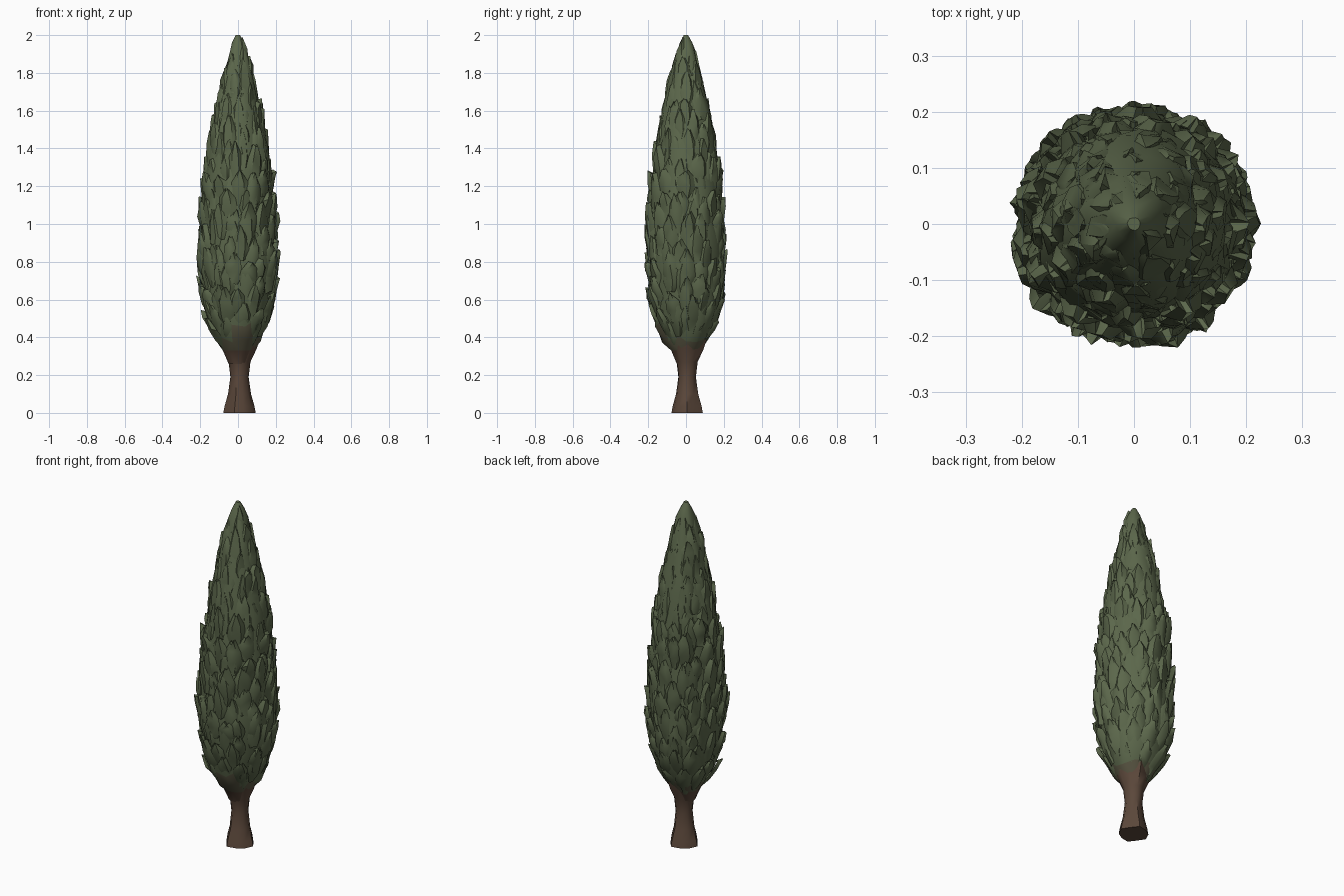
import bpy, bmesh, math, random

if "Cube" in bpy.data.objects:
    bpy.data.objects.remove(bpy.data.objects["Cube"])
random.seed(7)

def material(name, rgb):
    m = bpy.data.materials.new(name)
    m.diffuse_color = (*rgb, 1)
    m.use_nodes = True
    m.node_tree.nodes["Principled BSDF"].inputs["Base Color"].default_value = m.diffuse_color
    return m

GREEN = material("cypress green", (0.105, 0.135, 0.070))
BARK = material("bark brown", (0.105, 0.064, 0.043))
MIX = material("mossy bark", (0.100, 0.092, 0.055))

# Crown outline: (height, radius)
PROFILE = [(0.26, 0.050), (0.33, 0.080), (0.40, 0.128), (0.48, 0.165), (0.60, 0.192),
           (0.75, 0.207), (0.90, 0.203), (1.05, 0.195), (1.20, 0.183), (1.40, 0.162),
           (1.60, 0.128), (1.75, 0.094), (1.88, 0.058), (1.96, 0.034), (2.00, 0.012)]

def radius(z):
    if z <= PROFILE[0][0]:
        return PROFILE[0][1]
    for (z0, r0), (z1, r1) in zip(PROFILE, PROFILE[1:]):
        if z <= z1:
            return r0 + (r1 - r0) * (z - z0) / (z1 - z0)
    return PROFILE[-1][1]

def finish(name, bm, angle, mats):
    me = bpy.data.meshes.new(name)
    bm.to_mesh(me)
    bm.free()
    for m in mats:
        me.materials.append(m)
    ob = bpy.data.objects.new(name, me)
    bpy.context.collection.objects.link(ob)
    bpy.ops.object.select_all(action='DESELECT')
    ob.select_set(True)
    bpy.context.view_layer.objects.active = ob
    bpy.ops.object.shade_smooth_by_angle(angle=math.radians(angle))
    return ob

def lathe(bm, rings, sides, point):
    """Closed skin through rings; point(ring, angle) gives each vertex."""
    rows = [[bm.verts.new(point(r, 2 * math.pi * i / sides)) for i in range(sides)]
            for r in rings]
    for a, b in zip(rows, rows[1:]):
        for i in range(sides):
            j = (i + 1) % sides
            bm.faces.new((a[i], a[j], b[j], b[i]))
    bm.faces.new(rows[0][::-1])
    bm.faces.new(rows[-1])

# Trunk with flared, lobed foot
bm = bmesh.new()
def trunk_point(ring, a):
    z, r, lobe = ring
    r *= 1 + lobe * math.cos(4 * a + 0.8)
    return (0.008 + r * math.cos(a), 0.006 + r * math.sin(a), z)
lathe(bm, [(0.0, 0.080, 0.10), (0.035, 0.074, 0.10), (0.10, 0.058, 0.07), (0.19, 0.047, 0.04),
           (0.27, 0.056, 0.05), (0.34, 0.085, 0.10), (0.42, 0.110, 0.1)], 10, trunk_point)
finish("trunk", bm, 50, [BARK])

# Inner crown, brown only where it meets the trunk
bm = bmesh.new()
def core_point(ring, a):
    z, r = ring
    k = 1 if z < 0.35 else random.uniform(0.90, 1.02)
    dz = 0 if z > 1.95 or z < 0.35 else random.uniform(-0.03, 0.03)
    return (r * k * math.cos(a), r * k * math.sin(a), z + dz)
lathe(bm, PROFILE, 14, core_point)
for f in bm.faces:
    c = f.calc_center_median()
    front = c.y < 0 and abs(c.x - 0.03) < 0.07
    f.material_index = 1 if c.z < 0.34 else 2 if c.z < (0.52 if front else 0.38) else 0
bmesh.ops.triangulate(bm, faces=bm.faces[:])
finish("crown_core", bm, 60, [GREEN, BARK, MIX])

# Overlapping foliage tufts: bent shields whose tips stand off the crown
bm = bmesh.new()
def tuft(a, z, length, width, lift):
    rows = []
    for t, w, out in ((0, 0.55, -0.008), (0.33, 1.0, 0.35), (0.7, 0.8, 0.85), (1, 0.2, 1.0)):
        row = []
        for s in (-1, -0.45, 0.45, 1):
            zz = min(z + t * length + random.uniform(-0.012, 0.012), 1.99)
            edge = -0.022 * s * s
            r = radius(zz) + out * lift + edge + random.uniform(-0.006, 0.006)
            r = max(r, 0.010)
            aa = a + s * w * width / max(radius(z + length / 2), 0.05)
            row.append(bm.verts.new((r * math.cos(aa), r * math.sin(aa), zz)))
        rows.append(row)
    for p, q in zip(rows, rows[1:]):
        for i in range(3):
            bm.faces.new((p[i], p[i + 1], q[i + 1], q[i]))
    # folded tip lip closes the shield back onto the core
    lip = [bm.verts.new((v.co.x * 0.82, v.co.y * 0.82, v.co.z - 0.02)) for v in rows[-1]]
    for i in range(3):
        bm.faces.new((rows[-1][i], rows[-1][i + 1], lip[i + 1], lip[i]))

z, turn = 0.34, 0.0
while z < 1.86:
    n = max(4, round(2 * math.pi * radius(z + 0.06) / 0.088))
    for i in range(n):
        a = turn + 2 * math.pi * i / n + random.uniform(-0.15, 0.15)
        zz = z + random.uniform(-0.03, 0.04)
        front = abs(math.cos(a) - 0.15) < 0.2 and math.sin(a) < 0
        if front and z < 0.42:
            continue
        low = z < 1.2
        tuft(a, zz, random.uniform(0.13, 0.21), random.uniform(0.042, 0.062),
             random.uniform(0.006, 0.032) if low else random.uniform(0.0, 0.016))
    z += 0.085
    turn += 2.4
bmesh.ops.triangulate(bm, faces=bm.faces[:])
finish("foliage_tufts", bm, 45, [GREEN])
